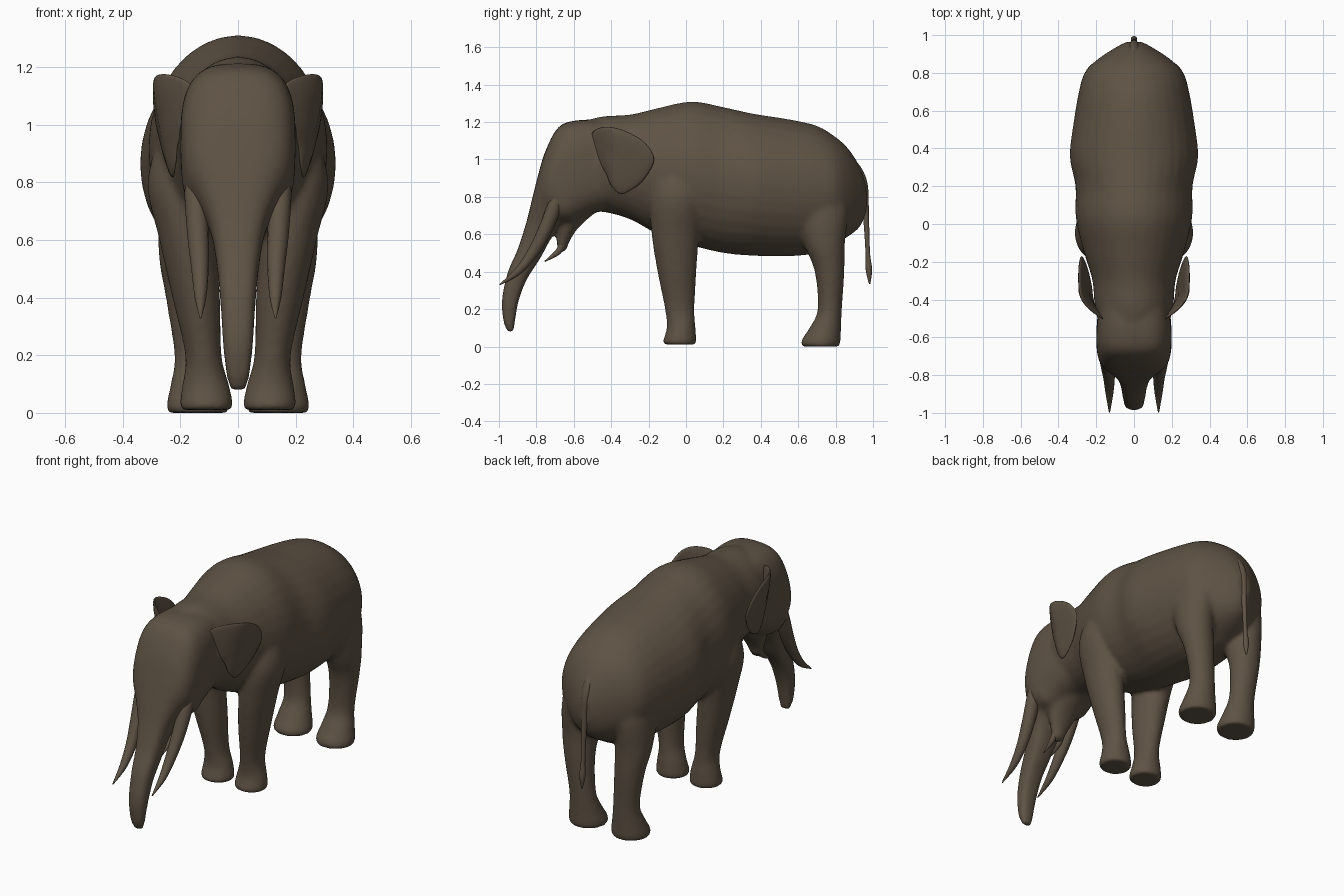
import bpy, bmesh
from math import sin, cos, pi, copysign
from mathutils import Vector

if "Cube" in bpy.data.objects:
    bpy.data.objects.remove(bpy.data.objects["Cube"])

hide = bpy.data.materials.new("brown hide")
hide.use_nodes = True
hide.diffuse_color = (0.112, 0.085, 0.058, 1)
shader = next(n for n in hide.node_tree.nodes if n.type == 'BSDF_PRINCIPLED')
shader.inputs["Base Color"].default_value = hide.diffuse_color
shader.inputs["Roughness"].default_value = 0.8


def spline(points, steps=5, closed=False):
    """Smooth curve through tuples of any size."""
    pts = [Vector(p) for p in points]
    n = len(pts)
    at = (lambda i: pts[i % n]) if closed else (lambda i: pts[max(0, min(n - 1, i))])
    out = []
    for i in range(n if closed else n - 1):
        a, b, c, d = at(i - 1), at(i), at(i + 1), at(i + 2)
        for k in range(steps):
            t = k / steps
            out.append(b + (c - a) * (t / 2) + (a * 2 - b * 5 + c * 4 - d) * (t * t / 2)
                       + (b * 3 - a - c * 3 + d) * (t ** 3 / 2))
    return out if closed else out + [pts[-1]]


def skin(bm, rings):
    """Join equal rings into a closed skin."""
    loops = [[bm.verts.new(p) for p in ring] for ring in rings]
    n = len(loops[0])
    for a, b in zip(loops, loops[1:]):
        for i in range(n):
            j = (i + 1) % n
            bm.faces.new((a[i], a[j], b[j], b[i]))
    bm.faces.new(loops[0][::-1])
    bm.faces.new(loops[-1])


def loft(bm, sections, side=1, power=1.0, sides=32):
    """Sections: front y, front z, back y, back z, half width, centre x."""
    rings = []
    for fy, fz, by, bz, w, cx in spline(sections):
        ring = []
        for i in range(sides):
            a = 2 * pi * i / sides
            c, s = (copysign(abs(v) ** power, v) for v in (cos(a), sin(a)))
            ring.append((side * cx + w * c, (fy + by) / 2 + (fy - by) / 2 * s,
                         (fz + bz) / 2 + (fz - bz) / 2 * s))
        rings.append(ring)
    skin(bm, rings)


def tube(bm, path):
    """Path: x, y, z, radius, curving in the side plane."""
    sections = []
    for i, (x, y, z, r) in enumerate(path):
        p, q = path[max(0, i - 1)], path[min(len(path) - 1, i + 1)]
        n = Vector((p[2] - q[2], q[1] - p[1])).normalized() * r
        sections.append((y + n.x, z + n.y, y - n.x, z - n.y, r, x))
    loft(bm, sections, sides=16)


def finish(bm, name, mirror=False):
    bmesh.ops.recalc_face_normals(bm, faces=bm.faces[:])
    mesh = bpy.data.meshes.new(name)
    bm.to_mesh(mesh)
    bm.free()
    mesh.materials.append(hide)
    for p in mesh.polygons:
        p.use_smooth = True
    ob = bpy.data.objects.new(name, mesh)
    bpy.context.collection.objects.link(ob)
    if mirror:
        ob.modifiers.new("Mirror", 'MIRROR')
    return ob


# Torso: y, top, bottom, half width
torso = [(-.6, 1.19, .72, .15), (-.45, 1.23, .72, .205), (-.3, 1.24, .68, .22),
         (-.15, 1.275, .6, .265), (.03, 1.31, .54, .308), (.2, 1.28, .5, .31),
         (.36, 1.245, .485, .34), (.55, 1.215, .482, .318), (.7, 1.18, .5, .292),
         (.8, 1.12, .55, .262), (.87, 1.055, .59, .195), (.93, .96, .64, .105),
         (.965, .86, .72, .04)]
body = bmesh.new()
loft(body, [(y, t, y, b, w, 0) for y, t, b, w in torso])

# Head running down into the trunk: front y, z, back y, z, half width
head = [(-.45, 1.21, -.4, .74, .185), (-.58, 1.21, -.5, .71, .198),
        (-.68, 1.175, -.56, .68, .2), (-.75, 1.05, -.6, .66, .195),
        (-.79, .92, -.64, .66, .178), (-.825, .78, -.67, .65, .13),
        (-.855, .66, -.72, .58, .092), (-.9, .52, -.78, .47, .072),
        (-.952, .4, -.85, .36, .061), (-.984, .25, -.893, .25, .053),
        (-.975, .13, -.912, .15, .042), (-.95, .072, -.92, .085, .028)]
loft(body, [s + (0,) for s in head], power=0.68)

# Lower jaw
loft(body, [(-.74, .76, -.48, .72, .12, 0), (-.69, .64, -.57, .64, .085, 0),
            (-.692, .56, -.618, .57, .055, 0), (-.685, .498, -.64, .51, .032, 0)])

# Legs: z, front, back, half width, centre x
fore = [(.01, -.117, .052, .087, .11), (.03, -.123, .056, .093, .11),
        (.1, -.103, .051, .081, .112), (.2, -.113, .046, .063, .12),
        (.4, -.153, .056, .083, .145), (.6, -.184, .071, .098, .175),
        (.8, -.19, .1, .114, .2), (1, -.13, .07, .08, .18)]
hind = [(0, .618, .822, .105, .14), (.03, .615, .827, .108, .14),
        (.1, .66, .829, .092, .142), (.2, .704, .834, .076, .145),
        (.4, .688, .847, .086, .165), (.55, .63, .85, .1, .175),
        (.75, .57, .865, .1, .17), (.95, .62, .8, .07, .14)]
for leg in (fore, hind):
    for side in (-1, 1):
        loft(body, [(f, z, b, z, w, x) for z, f, b, w, x in leg], side)

# Fuse the body into one soft skin
skin_ob = finish(body, "body")
remesh = skin_ob.modifiers.new("Fuse", 'REMESH')
remesh.mode = 'VOXEL'
remesh.voxel_size = 0.012
remesh.use_smooth_shade = True
relax = skin_ob.modifiers.new("Relax", 'SMOOTH')
relax.factor = 0.5
relax.iterations = 12

# Tusks
bm = bmesh.new()
tube(bm, [(.148, -.67, .85, .022), (.147, -.695, .77, .038), (.139, -.755, .62, .037),
          (.132, -.82, .5, .03), (.13, -.9, .4, .02), (.13, -.997, .33, .003)])
finish(bm, "tusks", True)

# Small lower tusks
bm = bmesh.new()
tube(bm, [(.022, -.655, .56, .018), (.025, -.685, .505, .016), (.027, -.755, .455, .003)])
finish(bm, "lower_tusks", True)

# Ears: thin rounded plates that bend in toward the head
outline = spline([(-.51, 1.1), (-.49, 1.155), (-.42, 1.175), (-.32, 1.15), (-.22, 1.09),
                  (-.17, 1), (-.22, .9), (-.28, .845), (-.35, .815), (-.4, .86),
                  (-.43, .93), (-.48, 1)], 4, True)
middle = Vector((-.34, 1.0))
bm = bmesh.new()
rings = []
for k in range(13):
    a = (k / 12 - 0.5) * pi * 0.98
    ring = []
    for p in outline:
        y, z = middle + (p - middle) * cos(a) ** 0.6
        bend = 4.5 * max(0, -.35 - y) ** 2
        ring.append((.232 + .18 * (z - .85) + .1 * (y + .35) - bend + .016 * sin(a), y, z))
    rings.append(ring)
skin(bm, rings)
finish(bm, "ears", True)

# Tail with tuft
bm = bmesh.new()
tube(bm, [(0, .86, 1.02, .01), (0, .91, .95, .026), (0, .947, .86, .025),
          (0, .962, .7, .016), (0, .972, .5, .012), (0, .978, .41, .017),
          (0, .982, .335, .004)])
finish(bm, "tail")
